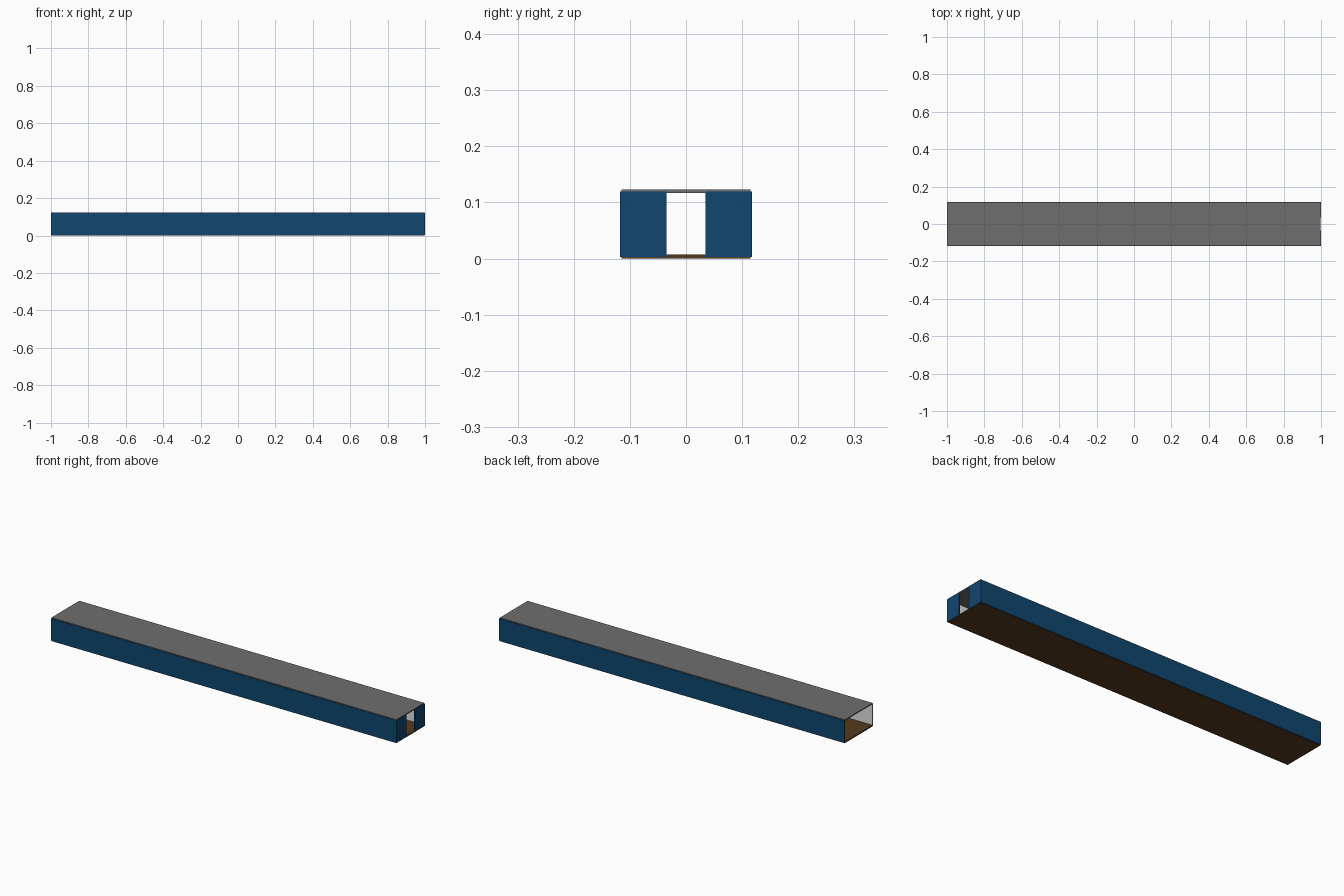
import bpy

if "Cube" in bpy.data.objects:
    bpy.data.objects.remove(bpy.data.objects["Cube"])


def mat(name, c):
    m = bpy.data.materials.new(name)
    m.diffuse_color = (*c, 1)
    m.use_nodes = True
    m.node_tree.nodes["Principled BSDF"].inputs["Base Color"].default_value = m.diffuse_color
    return m


BLUE = mat("blue_paint", (0.005, 0.061, 0.162))
GREY = mat("roof_grey", (0.156, 0.156, 0.156))
BROWN = mat("floor_brown", (0.09, 0.042, 0.013))
WHITE = mat("lining_white", (0.75, 0.75, 0.75))


def box(name, lo, hi, m):
    bpy.ops.mesh.primitive_cube_add(size=1, location=[(a + b) / 2 for a, b in zip(lo, hi)])
    o = bpy.context.object
    o.name = name
    o.scale = [b - a for a, b in zip(lo, hi)]
    bpy.ops.object.transform_apply(location=False, rotation=False, scale=True)
    o.data.materials.append(m)
    return o


def line_inside(o, axis, sign):
    # white lining on the face that looks into the box
    o.data.materials.append(WHITE)
    for p in o.data.polygons:
        if p.normal[axis] * sign > 0.9:
            p.material_index = 1


# floor and roof slabs
box("floor", (-1, -0.115, 0), (0.998, 0.115, 0.007), BROWN)
box("roof", (-1, -0.115, 0.117), (0.998, 0.115, 0.123), GREY)

for s, side in ((-1, "front"), (1, "back")):
    # long side wall, blue outside and white inside
    y = sorted((s * 0.1145, s * 0.118))
    wall = box(side + "_wall", (-1, y[0], 0.003), (0.997, y[1], 0.119), BLUE)
    line_inside(wall, 1, -s)
    # end door leaf, leaving the middle gap open
    y = sorted((s * 0.035, s * 0.118))
    door = box(side + "_door", (0.995, y[0], 0.003), (1, y[1], 0.119), BLUE)
    line_inside(door, 0, -1)
